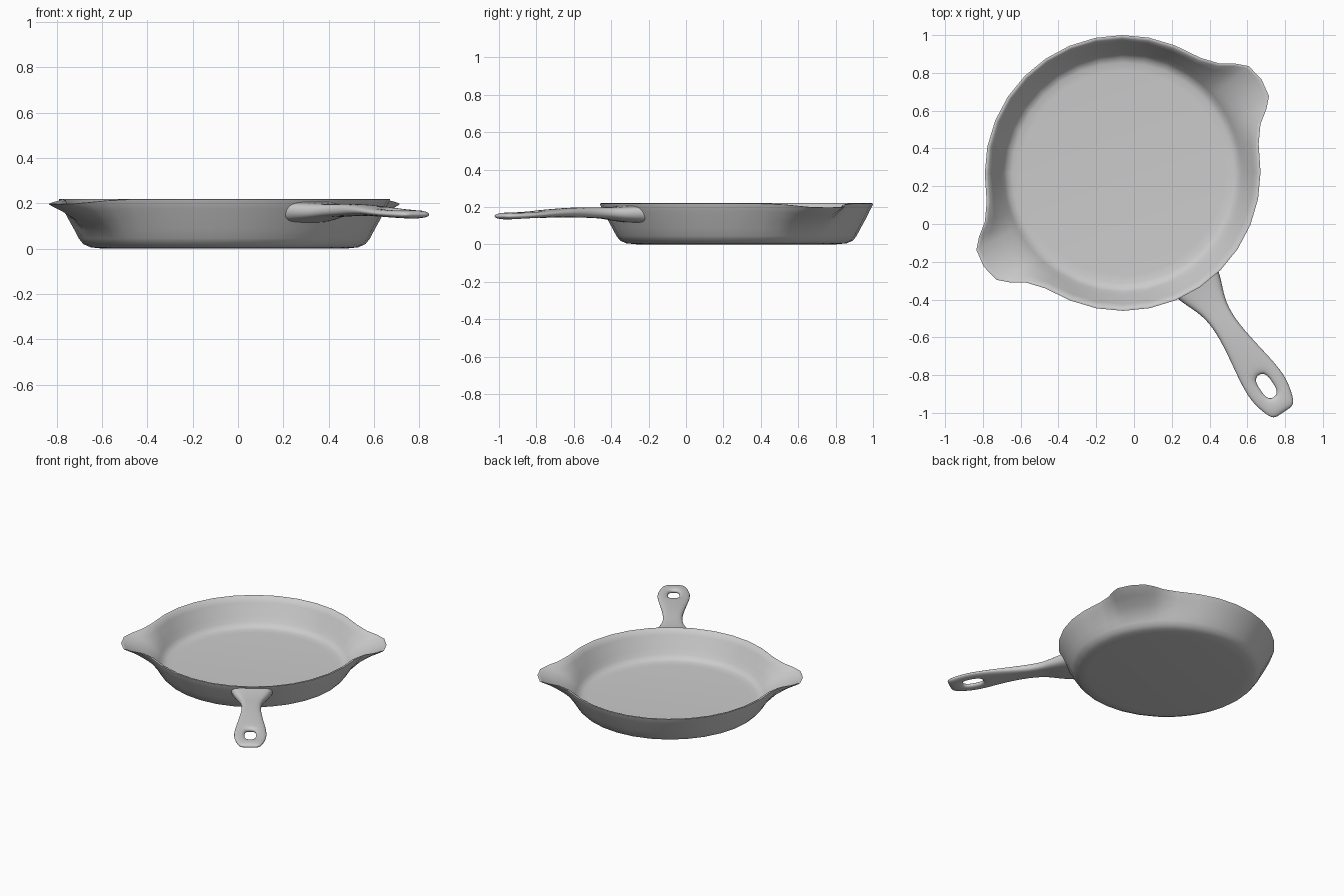
import bpy, bmesh, math

if "Cube" in bpy.data.objects:
    bpy.data.objects.remove(bpy.data.objects["Cube"])

CX, CY = -0.06, 0.27            # pan centre
AXIS = math.radians(-56)        # handle direction


def place(u, v, z):
    """Local handle frame (u outward, v sideways) to world."""
    c, s = math.cos(AXIS), math.sin(AXIS)
    return (CX + u * c - v * s, CY + u * s + v * c, z)


def finish(name, bm, angle):
    bmesh.ops.recalc_face_normals(bm, faces=bm.faces)
    me = bpy.data.meshes.new(name)
    bm.to_mesh(me)
    bm.free()
    ob = bpy.data.objects.new(name, me)
    bpy.context.collection.objects.link(ob)
    bpy.ops.object.select_all(action='DESELECT')
    ob.select_set(True)
    bpy.context.view_layer.objects.active = ob
    bpy.ops.object.shade_smooth_by_angle(angle=math.radians(angle))
    return ob


# Pan body: lathed profile, pulled outward into two pouring spouts
profile = [(.53, .0), (.59, .006), (.622, .02), (.642, .045), (.663, .085),
           (.688, .13), (.71, .175), (.728, .21), (.73, .218), (.724, .22),
           (.712, .215), (.694, .18), (.672, .14), (.65, .10), (.63, .065),
           (.612, .042), (.585, .033), (.54, .03)]
bulge = {0: .157, 6.3: .145, 10: .103, 14.5: .044, 22: .006}
steps = list(bulge)[1:] + [33.75, 45, 56.25, 67.5, 78.75]
offsets = [-a for a in reversed(steps)] + [0] + steps + [90]
spokes = [(side + o, bulge.get(abs(o), 0)) for side in (90, 270) for o in offsets]

bm = bmesh.new()
rings = []
for r, z in profile:
    w = min(1, max(0, (z - .06) / .155)) ** 1.5
    ring = []
    for deg, d in spokes:
        a, rr = math.radians(deg), r + d * w
        ring.append(bm.verts.new(place(rr * math.cos(a), rr * math.sin(a),
                                       z - .022 * w * d / .157)))
    rings.append(ring)
n = len(spokes)
for p, q in zip(rings, rings[1:]):
    for i in range(n):
        j = (i + 1) % n
        bm.faces.new((p[i], p[j], q[j], q[i]))
bm.faces.new(rings[0])
bm.faces.new(rings[-1])
finish("pan_body", bm, 60)

# Handle: top and bottom grids with an open hanging hole, then smoothed
# stations: distance, half width, inner column, bottom z, top z
stations = [(.70, .145, .06, .115, .208), (.77, .115, .05, .125, .202),
            (.85, .078, .035, .138, .198), (.95, .062, .03, .142, .199),
            (1.08, .074, .03, .145, .197), (1.22, .098, .03, .143, .187),
            (1.29, .108, .032, .139, .181), (1.36, .113, .036, .136, .177),
            (1.43, .105, .032, .132, .173), (1.53, .072, .03, .131, .170)]
bm = bmesh.new()
layers = []
for top in (False, True):
    rows = []
    for k, (u, w, c, zb, zt) in enumerate(stations):
        row = []
        for v in (-w, -c, c, w):
            uu = u
            if k == 0:          # root follows the sloping wall
                uu = math.sqrt((.715 if top else .674) ** 2 - v * v)
            edge = .007 if abs(v) == w else 0
            z = zt - edge if top else zb + edge
            row.append(bm.verts.new(place(uu, v, z)))
        rows.append(row)
    layers.append(rows)
cells = {(i, j) for i in range(len(stations) - 1) for j in range(3)}
cells -= {(6, 1), (7, 1)}       # hanging hole
for i, j in cells:
    corners = [(i, j), (i + 1, j), (i + 1, j + 1), (i, j + 1)]
    for rows in layers:
        bm.faces.new([rows[a][b] for a, b in corners])
    # side walls wherever the neighbouring cell is missing
    sides = [(i, j - 1), (i + 1, j), (i, j + 1), (i - 1, j)]
    for s, nb in enumerate(sides):
        if nb not in cells and nb[0] >= 0:
            (a, b), (c, d) = corners[s], corners[(s + 1) % 4]
            bm.faces.new((layers[0][a][b], layers[0][c][d],
                          layers[1][c][d], layers[1][a][b]))
handle = finish("handle", bm, 180)
sub = handle.modifiers.new("smooth", 'SUBSURF')
sub.levels = sub.render_levels = 2
